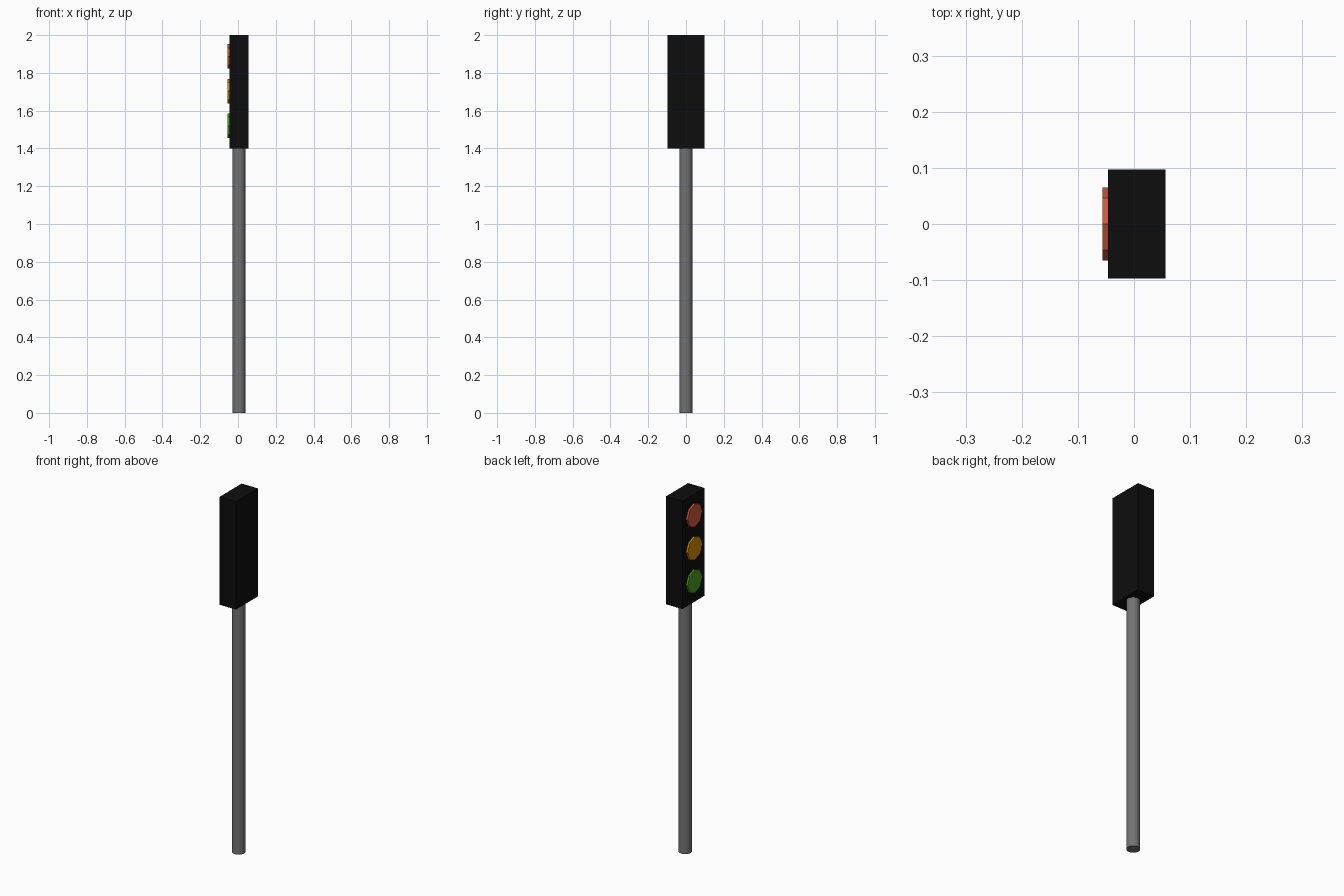
import bpy
from math import pi

default = bpy.data.objects.get("Cube")
if default:
    bpy.data.objects.remove(default)


def material(name, rgb):
    m = bpy.data.materials.new(name)
    m.use_nodes = True
    m.diffuse_color = (*rgb, 1)
    m.node_tree.nodes["Principled BSDF"].inputs["Base Color"].default_value = (*rgb, 1)
    return m


def finish(name, mat):
    obj = bpy.context.object
    obj.name = name
    obj.data.materials.append(mat)
    return obj


black = material("housing black", (0.004, 0.004, 0.004))
grey = material("pole grey", (0.17, 0.17, 0.17))
lamps = {
    "red": (0.61, 0.10, 0.05),
    "amber": (0.64, 0.26, 0.0),
    "green": (0.07, 0.33, 0.017),
}

CENTRE_X = 0.005
HOUSING_BASE, TOP = 1.4, 2.0

# Round pole
bpy.ops.mesh.primitive_cylinder_add(
    vertices=32, radius=0.034, depth=HOUSING_BASE, location=(CENTRE_X, 0, HOUSING_BASE / 2))
finish("pole", grey)
bpy.ops.object.shade_smooth_by_angle()

# Signal housing
bpy.ops.mesh.primitive_cube_add(size=1, location=(CENTRE_X, 0, (HOUSING_BASE + TOP) / 2))
housing = finish("signal_housing", black)
housing.scale = (0.102, 0.195, TOP - HOUSING_BASE)

# Octagonal lamps on the right-hand face, red at the top
for i, (colour, rgb) in enumerate(lamps.items()):
    bpy.ops.mesh.primitive_cylinder_add(
        vertices=8, radius=0.065, depth=0.03,
        location=(-0.041, 0, 1.887 - i * 0.1835), rotation=(0, pi / 2, 0))
    finish(colour + "_lamp", material("lamp " + colour, rgb))
